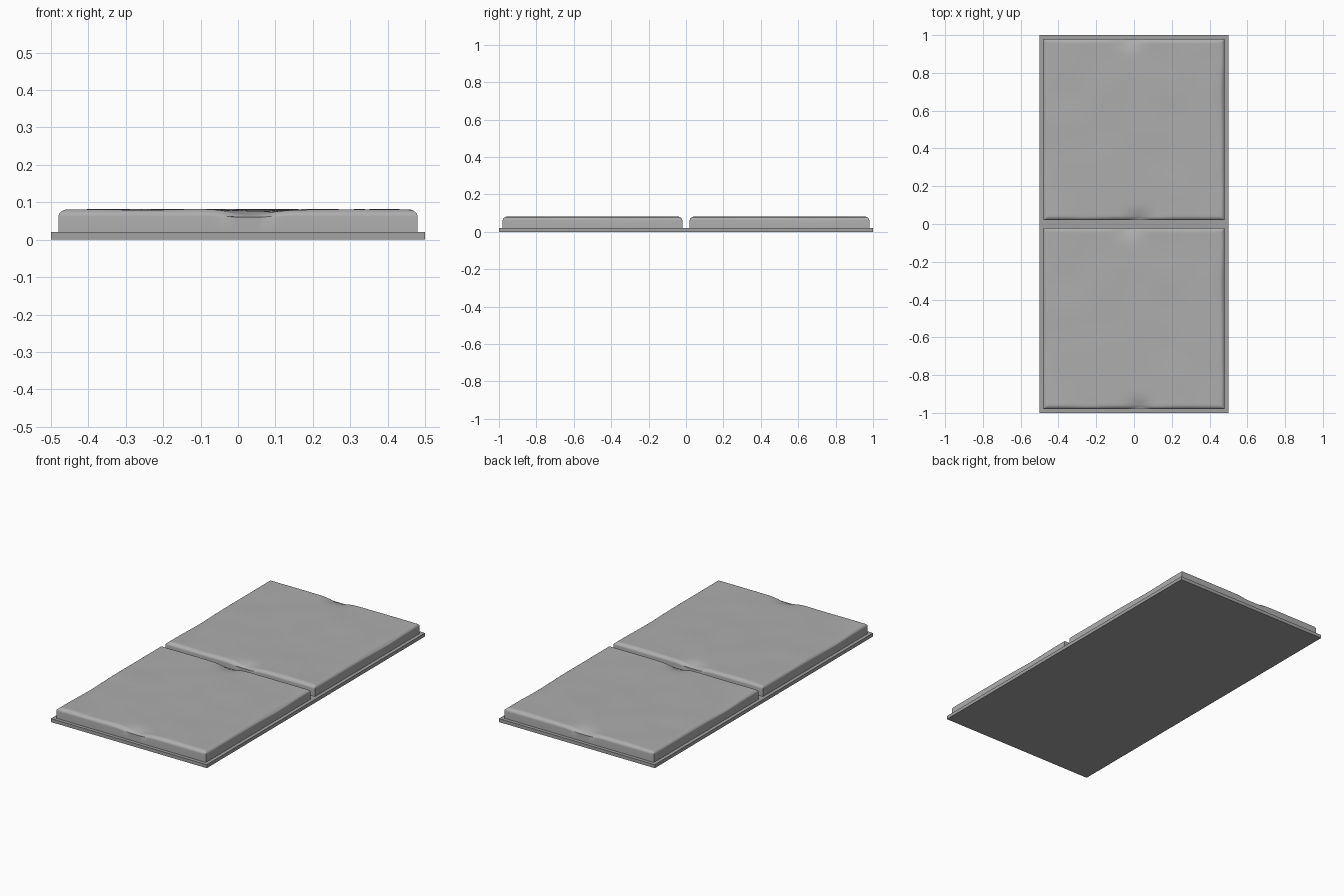
import bpy, bmesh, math
from mathutils import Vector, noise

cube = bpy.data.objects.get("Cube")
if cube:
    bpy.data.objects.remove(cube, do_unlink=True)


def material(name, value):
    mat = bpy.data.materials.new(name)
    mat.use_nodes = True
    colour = (value, value, value, 1)
    mat.diffuse_color = colour
    mat.node_tree.nodes["Principled BSDF"].inputs["Base Color"].default_value = colour
    return mat


def finish(name, bm, mat, location):
    bmesh.ops.recalc_face_normals(bm, faces=bm.faces)
    mesh = bpy.data.meshes.new(name)
    bm.to_mesh(mesh)
    bm.free()
    mesh.materials.append(mat)
    obj = bpy.data.objects.new(name, mesh)
    obj.location = location
    bpy.context.collection.objects.link(obj)
    return obj


HALF, ROUND, EDGE_TOP, BASE_TOP = 0.48, 0.015, 0.077, 0.02


def smooth(t):
    t = max(0.0, min(1.0, t))
    return t * t * (3 - 2 * t)


def bump(t):
    return math.exp(-t * t)


def surface(x, y):
    """Rounded rim, uneven worn top and shallow chips along the rim."""
    dist = min(HALF - abs(x), HALF - abs(y))
    inset = ROUND - min(dist, ROUND)
    z = EDGE_TOP - ROUND + math.sqrt(max(0, ROUND**2 - inset**2))
    wave = noise.noise(Vector((x * 5, y * 5, 0.3)))
    z += (0.003 + 0.004 * wave) * smooth((dist - 0.006) / 0.014)
    # chips in the front and back rims, turned half round
    side = 1 if y < 0 else -1
    chip = 0.017 * bump((x * side - 0.03) / 0.06) * bump((HALF - abs(y)) / 0.045)
    # longer, fainter wear on the two sides
    turn = 1 if x < 0 else -1
    wear = 0.005 * bump((y * turn + 0.18) / 0.14) * bump((HALF - abs(x)) / 0.04)
    return max(z - chip * smooth((z - 0.06) / 0.012) - wear * smooth((z - 0.06) / 0.012), 0.06)


# Sample lines: close together over the rounded rim, even across the top
rim = [HALF - ROUND * (1 - math.cos(i * math.pi / 12)) for i in range(7)]
rim += [HALF - ROUND - 0.006, HALF - ROUND - 0.015]
inner = [rim[-1] * (i / 24) for i in range(-23, 24)]
lines = [-v for v in rim] + inner + rim[::-1]


def paving_slab(name, y, mat):
    bm = bmesh.new()
    rows = [[bm.verts.new((u, v, surface(u, v))) for u in lines] for v in lines]
    for a, b in zip(rows, rows[1:]):
        for i in range(len(lines) - 1):
            bm.faces.new((a[i], a[i + 1], b[i + 1], b[i]))
    # walls down to the base
    border = [e for e in bm.edges if e.is_boundary]
    skirt = bmesh.ops.extrude_edge_only(bm, edges=border)["geom"]
    for v in skirt:
        if isinstance(v, bmesh.types.BMVert):
            v.co.z = BASE_TOP
    obj = finish(name, bm, mat, (0, y, 0))
    bpy.ops.object.select_all(action="DESELECT")
    obj.select_set(True)
    bpy.context.view_layer.objects.active = obj
    bpy.ops.object.shade_smooth_by_angle(angle=math.radians(35))


slab_grey = material("slab grey", 0.42)
base_grey = material("base grey", 0.36)

# Flat base plate
bm = bmesh.new()
bmesh.ops.create_cube(bm, size=1)
bmesh.ops.scale(bm, vec=(1, 2, BASE_TOP), verts=bm.verts)
finish("base_plate", bm, base_grey, (0, 0, BASE_TOP / 2))

# Two matching worn slabs
for name, y in (("front_slab", -0.5), ("back_slab", 0.5)):
    paving_slab(name, y, slab_grey)
